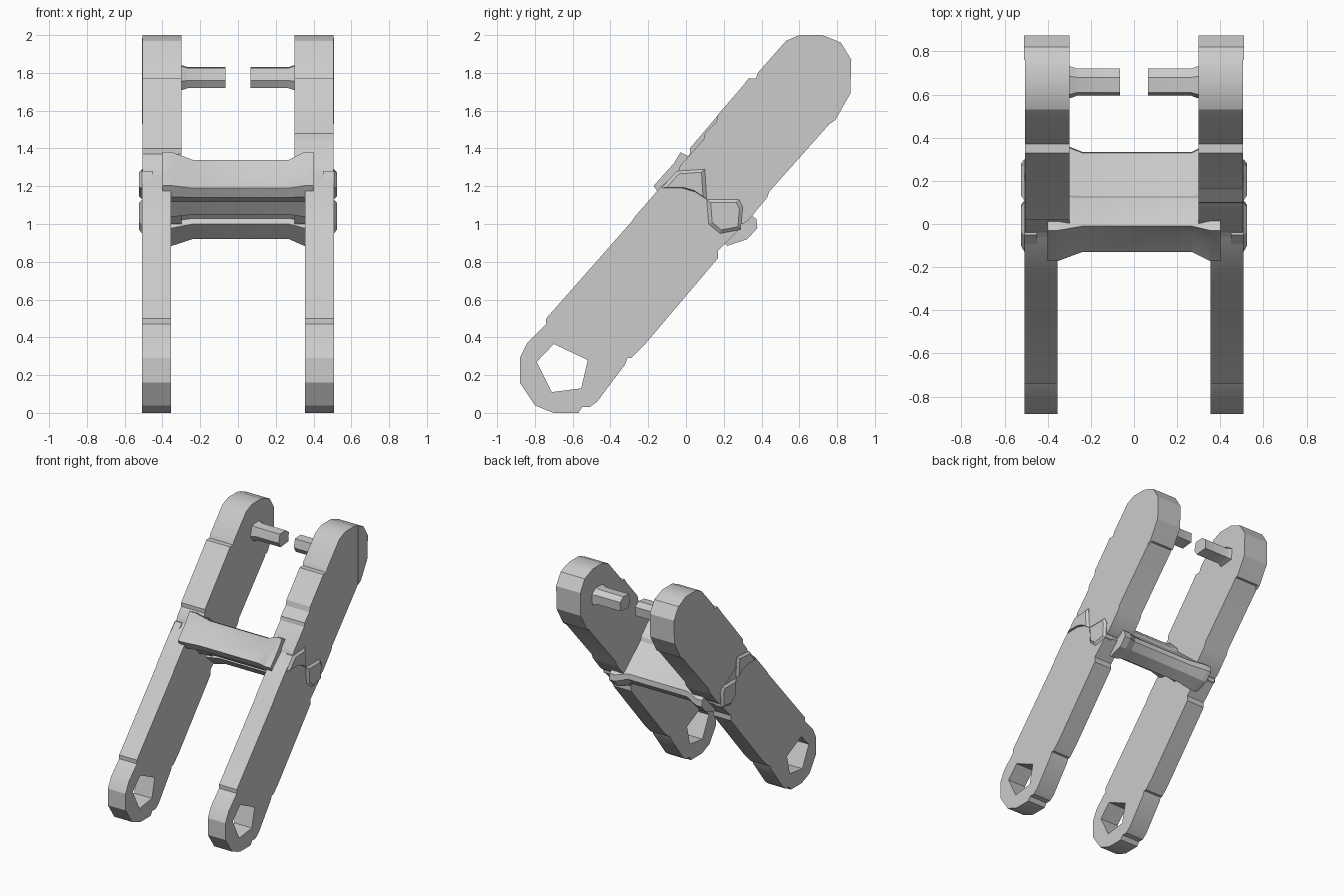
import bpy, bmesh, math
from mathutils import Vector

cube = bpy.data.objects.get("Cube")
if cube:
    bpy.data.objects.remove(cube, do_unlink=True)

grey = bpy.data.materials.new("plain grey")
grey.use_nodes = True
grey.diffuse_color = (0.6, 0.6, 0.6, 1)
grey.node_tree.nodes["Principled BSDF"].inputs["Base Color"].default_value = (0.6, 0.6, 0.6, 1)


def finish(name, bm):
    bmesh.ops.recalc_face_normals(bm, faces=bm.faces)
    mesh = bpy.data.meshes.new(name)
    bm.to_mesh(mesh)
    bm.free()
    mesh.materials.append(grey)
    obj = bpy.data.objects.new(name, mesh)
    bpy.context.collection.objects.link(obj)
    bpy.ops.object.select_all(action='DESELECT')
    obj.select_set(True)
    bpy.context.view_layer.objects.active = obj
    bpy.ops.object.shade_smooth_by_angle(angle=math.radians(25))
    return obj


def plate(name, outline, x0, x1, hole=None):
    """Side profile (y, z), optionally pierced, extruded from x0 to x1."""
    bm = bmesh.new()
    edges = []
    for loop in filter(None, (outline, hole)):
        vs = [bm.verts.new((x0, y, z)) for y, z in loop]
        edges += [bm.edges.new((vs[i - 1], vs[i])) for i in range(len(vs))]
    bmesh.ops.triangle_fill(bm, edges=edges, use_beauty=True)
    ext = bmesh.ops.extrude_face_region(bm, geom=bm.faces[:])
    moved = [g for g in ext["geom"] if isinstance(g, bmesh.types.BMVert)]
    bmesh.ops.translate(bm, verts=moved, vec=(x1 - x0, 0, 0))
    return finish(name, bm)


def loft(name, section, stations):
    """Skin a (y, z) section along x; every station is (x, scale)."""
    cy = sum(p[0] for p in section) / len(section)
    cz = sum(p[1] for p in section) / len(section)
    bm = bmesh.new()
    rings = [[bm.verts.new((x, cy + (y - cy) * s, cz + (z - cz) * s))
              for y, z in section] for x, s in stations]
    for a, b in zip(rings, rings[1:]):
        for i in range(len(section)):
            bm.faces.new((a[i - 1], a[i], b[i], b[i - 1]))
    bm.faces.new(rings[0])
    bm.faces.new(rings[-1])
    return finish(name, bm)


# Profiles
lower = [(-.70, 0), (-.57, 0), (-.55, .03), (-.51, .03), (-.47, .06), (-.32, .26),
         (-.31, .29), (-.29, .29), (-.22, .36), (.17, .82), (.17, .86), (.29, .98),
         (.29, 1.1), (.10, 1.22), (-.06, 1.26), (-.13, 1.2), (-.27, 1.04), (-.29, 1.01),
         (-.74, .5), (-.74, .47), (-.84, .37), (-.88, .29), (-.88, .16), (-.80, .04),
         (-.74, .015)]
eye = [(-.70, .365), (-.52, .28), (-.555, .13), (-.71, .11), (-.79, .27)]
upper = [(.11, 1.0), (.30, 1.0), (.33, 1.02), (.43, 1.14), (.44, 1.17), (.76, 1.53),
         (.77, 1.55), (.79, 1.55), (.87, 1.69), (.875, 1.87), (.82, 1.96), (.76, 1.985),
         (.72, 2.0), (.60, 2.0), (.53, 1.97), (.38, 1.80), (.37, 1.77), (.33, 1.77),
         (.30, 1.73)]
front_edge = {"left": [(.17, 1.58), (.16, 1.54), (.10, 1.48), (.095, 1.45)],
              "right": [(.02, 1.40), (.02, 1.37)]}
upper_end = [(-.03, 1.31), (-.04, 1.28), (-.12, 1.2)]
rim = [(.76, 1.53), (.79, 1.55), (.87, 1.69), (.875, 1.87), (.82, 1.96), (.76, 1.985)]
front_boss = [(-.13, 1.19), (-.05, 1.28), (.10, 1.29), (.11, 1.13), (.05, 1.17), (-.02, 1.19)]
rear_boss = [(.11, 1.13), (.28, 1.13), (.30, 1.09), (.29, .97), (.18, .95), (.12, 1.0)]
peg = [(.595, 1.76), (.61, 1.825), (.68, 1.83), (.72, 1.80), (.715, 1.73), (.62, 1.72)]
bar = [(-.13, 1.19), (-.04, 1.29), (-.01, 1.34), (.05, 1.31), (.12, 1.24), (.13, 1.21),
       (.33, 1.04), (.335, 1.0), (.29, .95), (.2, .92), (.11, 1.0), (.13, 1.03),
       (.10, 1.06), (.04, 1.05), (-.02, 1.12), (-.10, 1.14)]

# Arms, bosses and pegs on both sides
for side, s in (("left", 1), ("right", -1)):
    plate(side + "_lower_arm", lower, s * .355, s * .508, eye)
    plate(side + "_upper_arm", upper + front_edge[side] + upper_end, s * .30, s * .505)
    plate(side + "_head_rim", rim, s * .49, s * .509)
    loft(side + "_front_boss", front_boss, [(s * .45, 1), (s * .508, 1), (s * .523, .8)])
    loft(side + "_rear_boss", rear_boss, [(s * .45, 1), (s * .508, 1), (s * .523, .8)])
    loft(side + "_peg", peg, [(s * .31, 1.25), (s * .28, 1.1), (s * .265, 1), (s * .065, 1)])

# Cross bar, flared where it meets the arms
loft("cross_bar", bar, [(-.40, 1.18), (-.35, 1.18), (-.24, 1), (.27, 1), (.35, 1.18), (.40, 1.18)])
